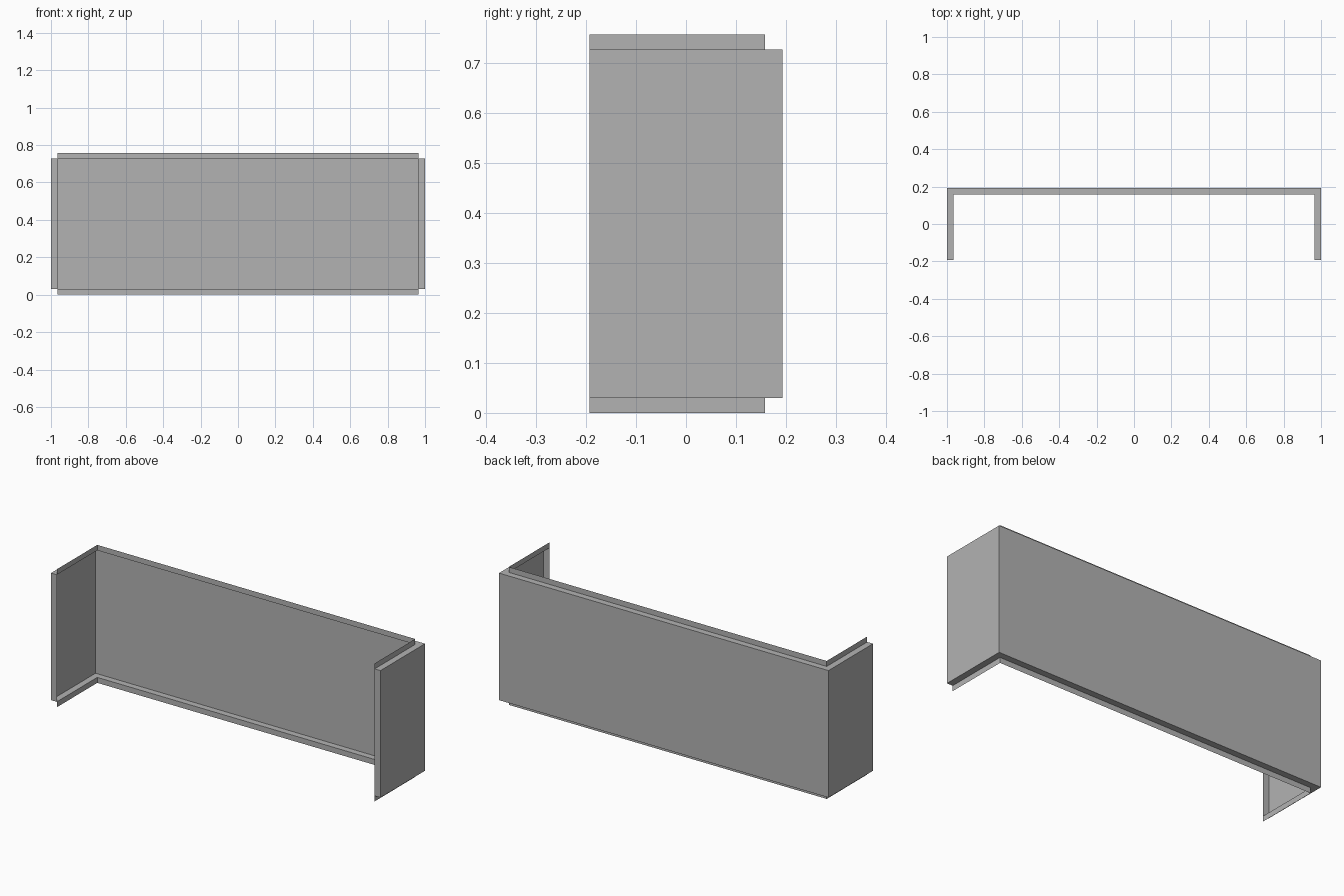
import bpy
import bmesh

cube = bpy.data.objects.get("Cube")
if cube:
    bpy.data.objects.remove(cube, do_unlink=True)

HALF_X, HALF_Y, HEIGHT = 1.0, 0.193, 0.757
FLANGE, LIP = 0.035, 0.03

# Single flat grey
grey = bpy.data.materials.new("sheet_grey")
grey.use_nodes = True
colour = (0.45, 0.45, 0.45, 1.0)
grey.diffuse_color = colour
grey.node_tree.nodes["Principled BSDF"].inputs["Base Color"].default_value = colour

# Folded section, top to bottom: (inset from the outer wall, height)
section = [
    (FLANGE, HEIGHT),
    (FLANGE, HEIGHT - LIP),
    (0, HEIGHT - LIP),
    (0, LIP),
    (FLANGE, LIP),
    (FLANGE, 0),
]


def path(inset):
    """U-shaped plan with mitred corners, running from right front to left front."""
    x, y = HALF_X - inset, HALF_Y - inset
    return [(x, -HALF_Y), (x, y), (-x, y), (-x, -HALF_Y)]


# Sweep the thin sheet along the plan
bm = bmesh.new()
rows = [[bm.verts.new((x, y, z)) for x, y in path(inset)] for inset, z in section]
for upper, lower in zip(rows, rows[1:]):
    for i in range(len(upper) - 1):
        bm.faces.new((lower[i], lower[i + 1], upper[i + 1], upper[i]))

# Flanges folded inward at the two free ends
folded = rows[1:5]
bm.faces.new([row[0] for row in reversed(folded)])
bm.faces.new([row[-1] for row in folded])

mesh = bpy.data.meshes.new("folded_panel")
bm.to_mesh(mesh)
bm.free()
mesh.materials.append(grey)
panel = bpy.data.objects.new("folded_panel", mesh)
bpy.context.collection.objects.link(panel)
